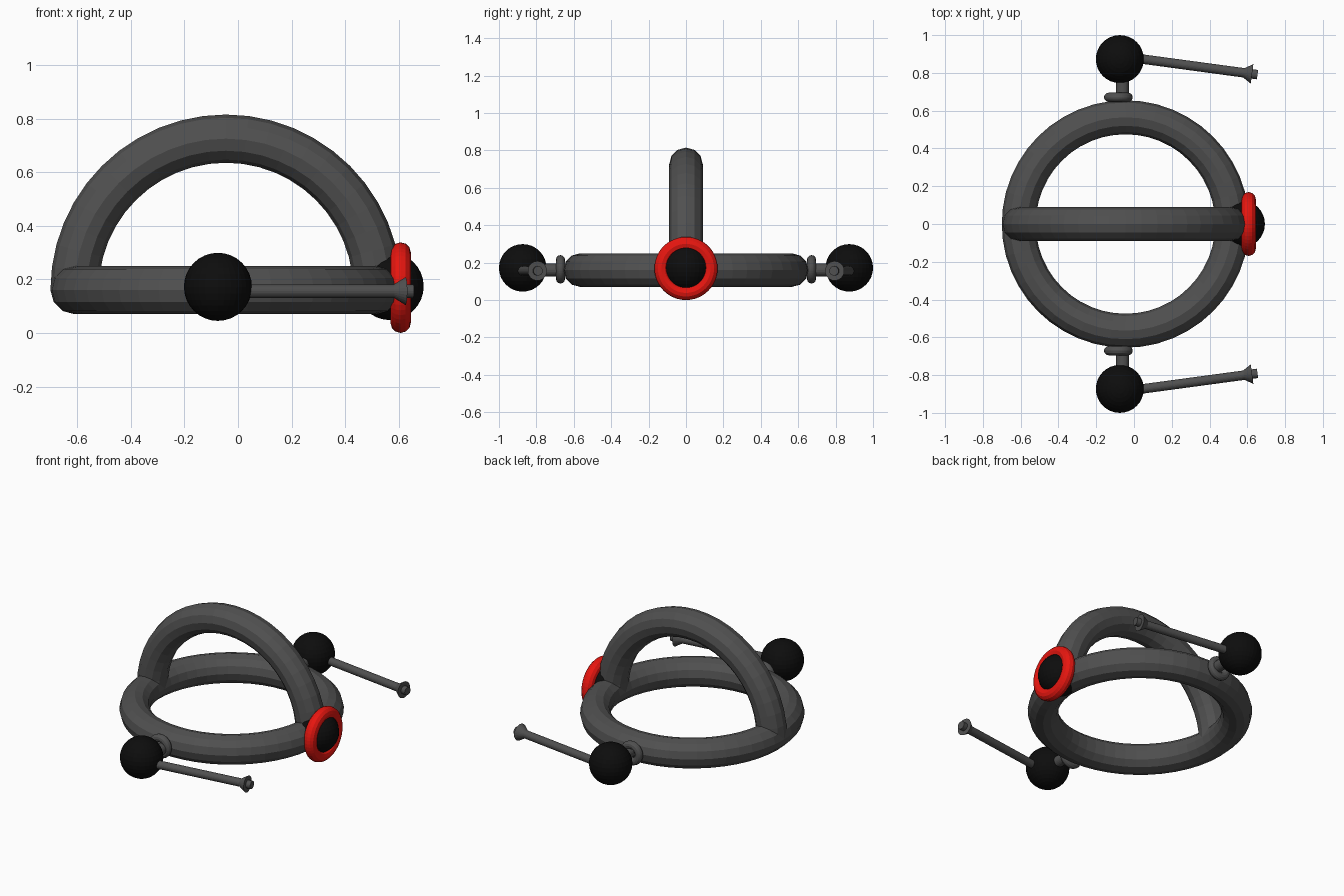
import bpy, bmesh
from math import sin, cos, pi
from mathutils import Vector, Matrix

if "Cube" in bpy.data.objects:
    bpy.data.objects.remove(bpy.data.objects["Cube"])


def material(name, color):
    m = bpy.data.materials.new(name)
    m.diffuse_color = (*color, 1)
    m.use_nodes = True
    m.node_tree.nodes["Principled BSDF"].inputs["Base Color"].default_value = m.diffuse_color
    return m


GREY = material("dark_grey", (0.08, 0.08, 0.08))
BLACK = material("black", (0.004, 0.004, 0.004))
RED = material("red", (0.8, 0.008, 0.005))


def finish(name, bm, mat, matrix):
    bmesh.ops.recalc_face_normals(bm, faces=bm.faces)
    me = bpy.data.meshes.new(name)
    bm.to_mesh(me)
    bm.free()
    me.materials.append(mat)
    ob = bpy.data.objects.new(name, me)
    ob.matrix_world = matrix
    bpy.context.collection.objects.link(ob)
    return ob


def frame(loc, axis):
    # places a local z axis along the given direction
    return Matrix.Translation(loc) @ Vector(axis).to_track_quat('Z', 'Y').to_matrix().to_4x4()


def torus(name, major, minor, matrix, mat, arc=2 * pi, n=48, k=12):
    bm = bmesh.new()
    full = arc > 6.28
    rings = []
    for i in range(n if full else n + 1):
        a = arc * i / n
        rings.append([bm.verts.new(((major + minor * cos(t)) * cos(a),
                                    (major + minor * cos(t)) * sin(a), minor * sin(t)))
                      for t in (2 * pi * j / k for j in range(k))])
    for i in range(n):
        r, s = rings[i], rings[(i + 1) % len(rings)]
        for j in range(k):
            bm.faces.new((r[j], s[j], s[(j + 1) % k], r[(j + 1) % k]))
    if not full:
        bm.faces.new(rings[0])
        bm.faces.new(rings[-1])
    return finish(name, bm, mat, matrix)


def sphere(name, radius, loc):
    bm = bmesh.new()
    bmesh.ops.create_uvsphere(bm, u_segments=32, v_segments=16, radius=radius)
    return finish(name, bm, BLACK, Matrix.Translation(loc))


def rod(name, start, end, r1, r2, n=24):
    start, end = Vector(start), Vector(end)
    bm = bmesh.new()
    bmesh.ops.create_cone(bm, cap_ends=True, segments=n, radius1=r1, radius2=r2,
                          depth=(end - start).length)
    return finish(name, bm, GREY, frame((start + end) / 2, end - start))


# main hoop and the upright half hoop above it
torus("base_ring", 0.565, 0.09, Matrix.Translation((-0.045, 0, 0.16)), GREY)
torus("top_arch", 0.565, 0.09,
      Matrix.Translation((-0.045, 0, 0.16)) @ Matrix.Rotation(pi / 2, 4, 'X'),
      GREY, arc=pi, n=24)

# nose light with red surround
sphere("nose_ball", 0.126, (0.567, 0, 0.174))
torus("nose_ring", 0.131, 0.038, frame((0.607, 0, 0.169), (1, 0, 0)), RED)

# side pods with mount and barrel, mirrored across y
for side, s in (("right", -1), ("left", 1)):
    sphere(side + "_pod", 0.127, (-0.075, s * 0.873, 0.172))
    rod(side + "_mount", (-0.06, s * 0.62, 0.16), (-0.06, s * 0.8, 0.16), 0.034, 0.034)
    torus(side + "_collar", 0.052, 0.024, frame((-0.083, s * 0.671, 0.164), (0, 1, 0)), GREY)
    at = lambda x: (x, s * (0.879 - 0.135 * x), 0.156)
    rod(side + "_barrel", at(-0.05), at(0.6), 0.025, 0.025)
    rod(side + "_muzzle", at(0.57), at(0.625), 0.018, 0.052)
    rod(side + "_tip", at(0.6), at(0.654), 0.025, 0.025)
